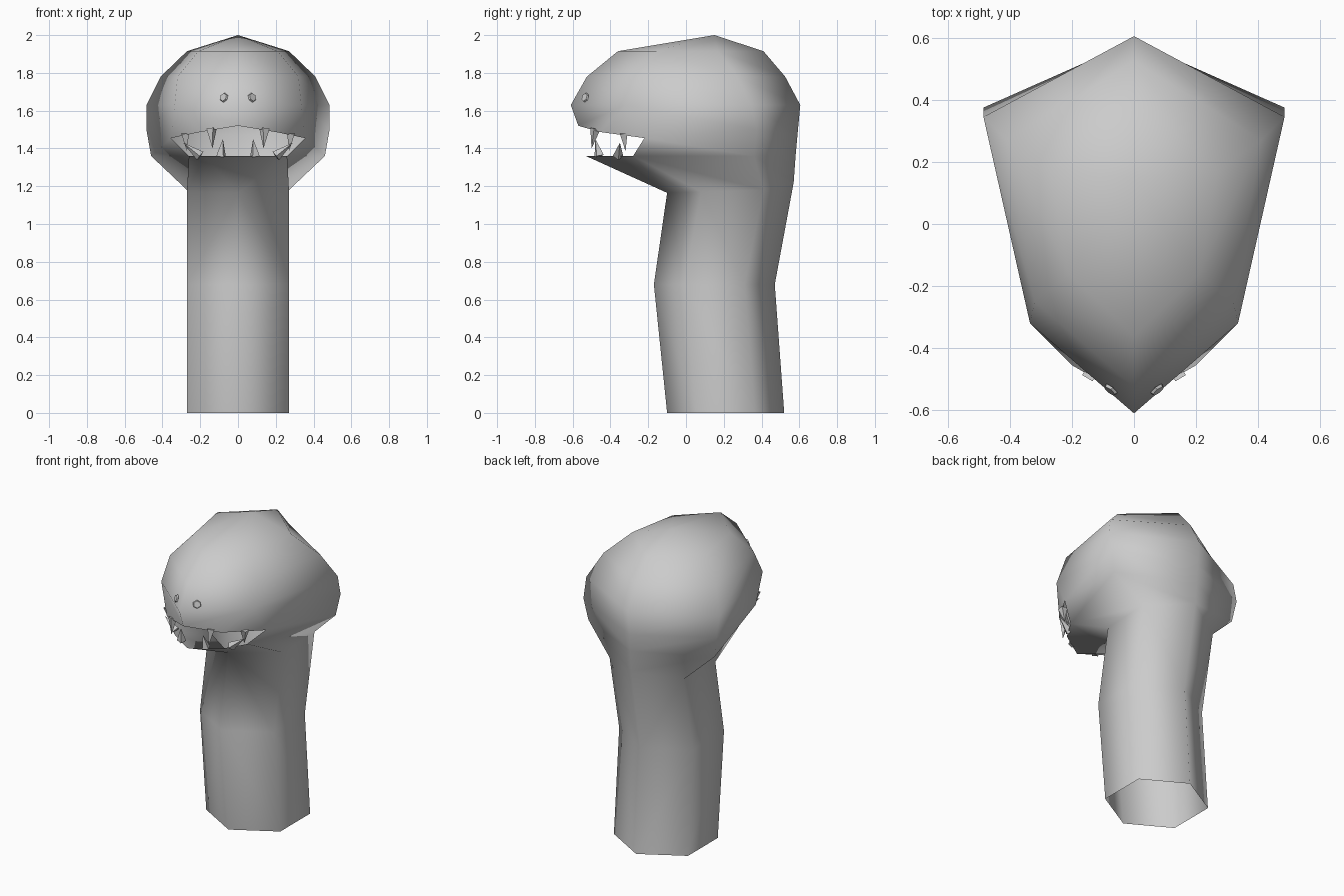
import bpy
import bmesh
from mathutils import Vector

cube = bpy.data.objects.get("Cube")
if cube:
    bpy.data.objects.remove(cube, do_unlink=True)

grey = bpy.data.materials.new("plain grey")
grey.use_nodes = True
tone = (0.6, 0.6, 0.6, 1)
grey.diffuse_color = tone
grey.node_tree.nodes["Principled BSDF"].inputs["Base Color"].default_value = tone


def make_object(name, bm, smooth):
    """Turn a +x half into a mirrored object."""
    bmesh.ops.recalc_face_normals(bm, faces=bm.faces)
    for face in bm.faces:
        face.smooth = smooth
    mesh = bpy.data.meshes.new(name)
    bm.to_mesh(mesh)
    bm.free()
    mesh.materials.append(grey)
    obj = bpy.data.objects.new(name, mesh)
    bpy.context.collection.objects.link(obj)
    mirror = obj.modifiers.new("mirror", 'MIRROR')
    mirror.use_clip = True
    mirror.merge_threshold = 0.001
    return obj


# Head and neck: half rings of a six-sided tube, from crown to open base
# Each ring: front, front side, back side, back
def ring(z, front, fx, fy, bx, by, back):
    return [(0, front, z), (fx, fy, z), (bx, by, z), (0, back, z)]


rings = [
    ring(1.915, -.36, .21, -.16, .27, .17, .41),
    ring(1.78, -.525, .32, -.25, .41, .27, .525),
    ring(1.63, -.61, .335, -.32, .485, .345, .605),
    [(0, -.57, 1.52), (.355, -.22, 1.455), (.485, .375, 1.50), (0, .59, 1.47)],
    ring(1.36, -.53, .26, -.28, .46, .36, .58),
    [(0, -.10, 1.165), (.27, .08, 1.17), (.27, .41, 1.18), (0, .57, 1.22)],
    ring(.68, -.17, .27, -.01, .27, .31, .47),
    ring(0, -.10, .27, .055, .27, .365, .52),
]
LIP, JAW = 3, 4
bm = bmesh.new()
verts = [[bm.verts.new(p) for p in r] for r in rings]
# Extra points round out the two edges of the mouth
bulge = {LIP: bm.verts.new((.2, -.455, 1.487)), JAW: bm.verts.new((.18, -.41, 1.36))}
crown = bm.verts.new((0, .15, 2))
for a, b in zip(verts[0], verts[0][1:]):
    bm.faces.new((crown, a, b))
for i in range(len(verts) - 1):
    for j in range(3):
        if j == 0 and i == LIP:
            continue  # open mouth
        top, low = verts[i][j:j + 2], verts[i + 1][j:j + 2]
        if j == 0 and i in bulge:
            top.insert(1, bulge[i])
        if j == 0 and i + 1 in bulge:
            low.insert(1, bulge[i + 1])
        bm.faces.new(top + low[::-1])
make_object("head_and_neck", bm, True)


# Teeth: slim four-sided spikes
def spike(bm, base, tip, radius):
    base, tip = Vector(base), Vector(tip)
    axis = tip - base
    matrix = axis.to_track_quat('Z', 'Y').to_matrix().to_4x4()
    matrix.translation = (base + tip) / 2
    bmesh.ops.create_cone(bm, cap_ends=True, segments=4, radius1=radius,
                          radius2=0, depth=axis.length, matrix=matrix)


teeth = {
    "upper_teeth": [((.14, -.48, 1.505), (.135, -.50, 1.40)),
                    ((.28, -.33, 1.48), (.27, -.32, 1.385))],
    "lower_teeth": [((.09, -.46, 1.36), (.08, -.48, 1.45)),
                    ((.20, -.36, 1.36), (.29, -.35, 1.43))],
}
for name, spikes in teeth.items():
    bm = bmesh.new()
    for base, tip in spikes:
        spike(bm, base, tip, .028)
    make_object(name, bm, False)

# Nostrils: small flat plates on the snout
bm = bmesh.new()
facing = Vector((.6, -.75, .3)).to_track_quat('Z', 'Y').to_matrix().to_4x4()
facing.translation = (.076, -.535, 1.67)
bmesh.ops.create_cone(bm, cap_ends=True, segments=6, radius1=.026,
                      radius2=.022, depth=.009, matrix=facing)
make_object("nostrils", bm, False)
